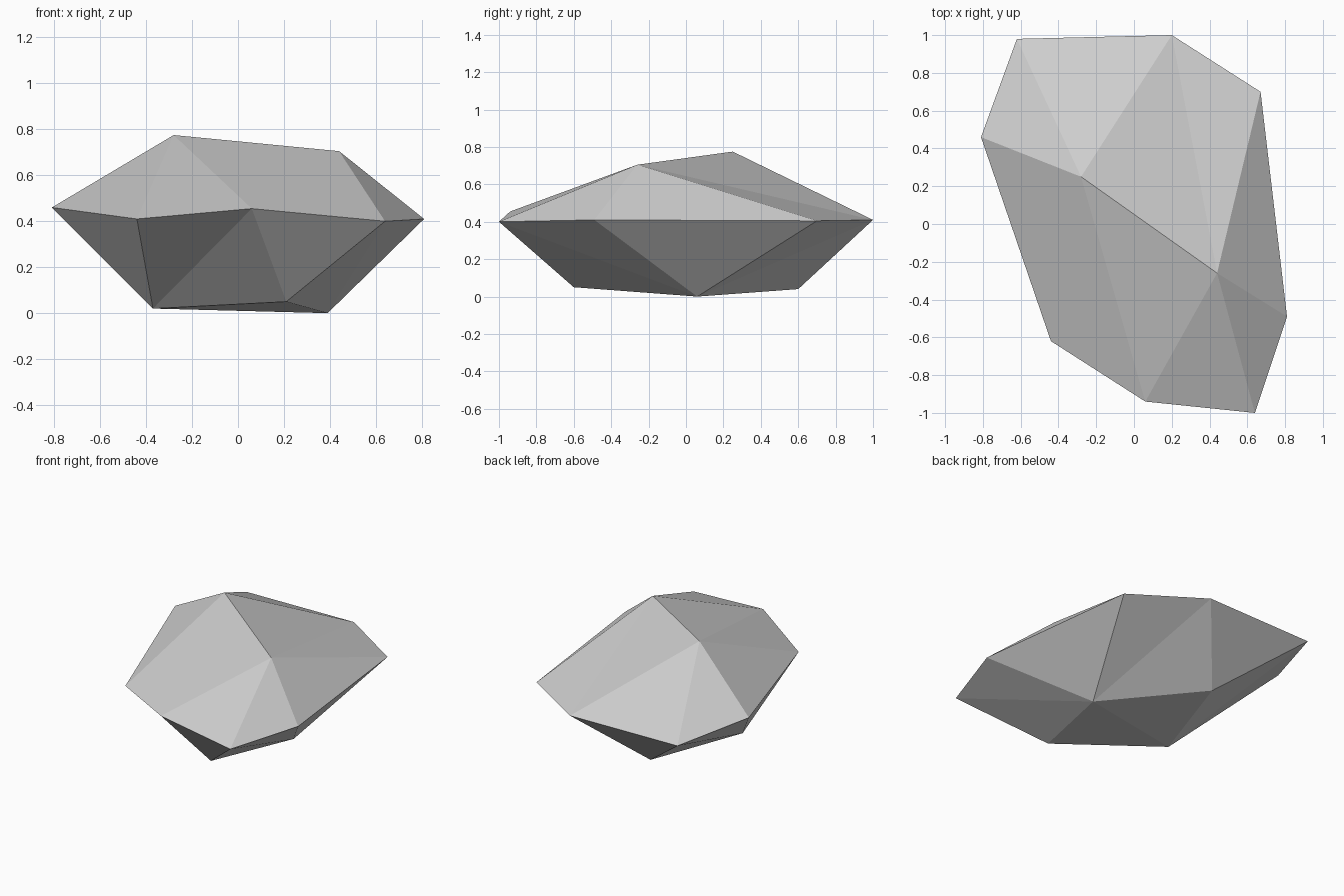
import bpy, bmesh

cube = bpy.data.objects.get("Cube")
if cube:
    bpy.data.objects.remove(cube, do_unlink=True)

# One plain stone colour
stone = bpy.data.materials.new("pale_grey_stone")
stone.use_nodes = True
colour = (0.62, 0.62, 0.62, 1)
stone.diffuse_color = colour
bsdf = next(n for n in stone.node_tree.nodes if n.type == 'BSDF_PRINCIPLED')
bsdf.inputs["Base Color"].default_value = colour

# Corners: A-H run round the rim, P-Q form the ridge, R-U the underside
corners = {
    "A": (-0.81, 0.46, 0.46), "B": (-0.44, -0.62, 0.41),
    "C": (0.06, -0.94, 0.455), "D": (0.64, -1.0, 0.40),
    "E": (0.81, -0.49, 0.41), "F": (0.67, 0.70, 0.405),
    "G": (0.20, 1.0, 0.41), "H": (-0.62, 0.98, 0.41),
    "P": (-0.28, 0.25, 0.775), "Q": (0.44, -0.26, 0.705),
    "R": (-0.37, -0.10, 0.02), "S": (0.21, -0.60, 0.05),
    "T": (0.39, 0.06, 0.0), "U": (-0.145, 0.60, 0.04),
}

# Each fan is a hub corner followed by the run of corners it spans
fans = ["PGHABCQG", "QCDEFG",            # upper facets
        "RHABCS", "SCDT", "TDEFGU",      # lower flanks
        "UGHR", "TURS"]                  # underside

bm = bmesh.new()
verts = {name: bm.verts.new(co) for name, co in corners.items()}
for hub, *run in fans:
    for a, b in zip(run, run[1:]):
        bm.faces.new((verts[hub], verts[a], verts[b]))
bmesh.ops.recalc_face_normals(bm, faces=bm.faces)

mesh = bpy.data.meshes.new("rock")
bm.to_mesh(mesh)
bm.free()
mesh.materials.append(stone)
rock = bpy.data.objects.new("rock", mesh)
bpy.context.collection.objects.link(rock)
